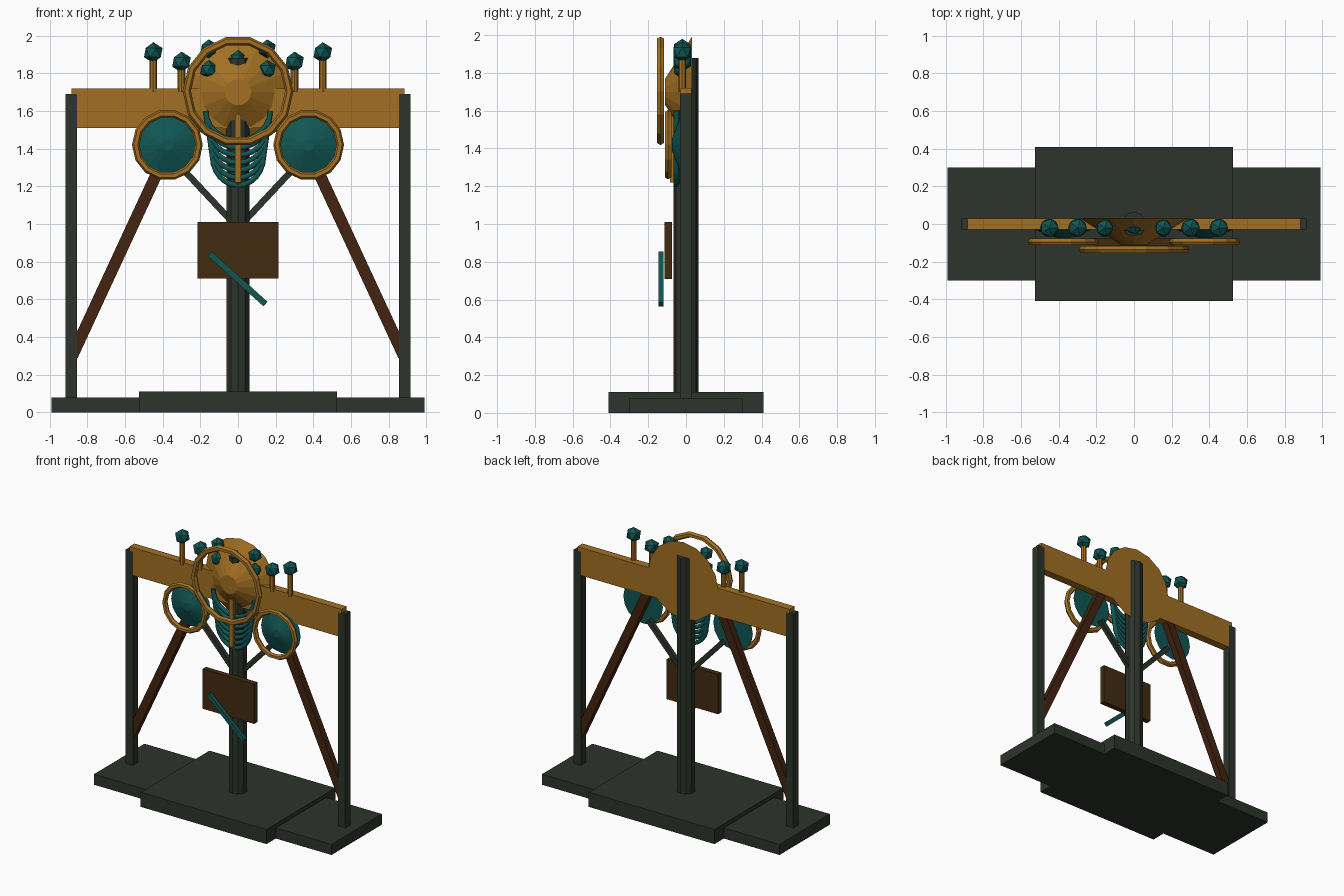
import bpy
import math
from mathutils import Vector

cube = bpy.data.objects.get("Cube")
if cube:
    bpy.data.objects.remove(cube, do_unlink=True)


def material(name, rgb):
    mat = bpy.data.materials.new(name)
    mat.use_nodes = True
    mat.diffuse_color = (*rgb, 1)
    bsdf = next(n for n in mat.node_tree.nodes if n.type == 'BSDF_PRINCIPLED')
    bsdf.inputs["Base Color"].default_value = (*rgb, 1)
    return mat


IRON = material("dark iron", (0.026, 0.034, 0.025))
GOLD = material("old gold", (0.36, 0.16, 0.016))
TEAL = material("deep teal", (0.005, 0.095, 0.088))
BOARD = material("dark board brown", (0.054, 0.024, 0.005))
WOOD = material("red brown wood", (0.055, 0.017, 0.005))
QUARTER = math.pi / 2


def finish(name, mat):
    obj = bpy.context.object
    obj.name = name
    obj.data.materials.append(mat)
    return obj


def box(name, mat, x, y, z):
    """Box spanning the given (low, high) ranges."""
    spans = (x, y, z)
    bpy.ops.mesh.primitive_cube_add(size=1, location=[sum(s) / 2 for s in spans])
    obj = finish(name, mat)
    obj.scale = [s[1] - s[0] for s in spans]
    return obj


def bar(name, mat, a, b, width, depth):
    """Square bar between two points lying in one upright plane."""
    a, b = Vector(a), Vector(b)
    d = b - a
    bpy.ops.mesh.primitive_cube_add(size=1, location=(a + b) / 2)
    obj = finish(name, mat)
    obj.scale = (width, depth, d.length)
    obj.rotation_euler.y = math.atan2(d.x, d.z)
    return obj


def dish(name, mat, x, z, back, front, r_back, r_front, sides=16):
    """Truncated cone facing the front."""
    bpy.ops.mesh.primitive_cone_add(vertices=sides, radius1=r_back, radius2=r_front,
                                    depth=back - front, location=(x, (back + front) / 2, z),
                                    rotation=(QUARTER, 0, 0))
    return finish(name, mat)


def ring(name, mat, x, y, z, major, minor):
    bpy.ops.mesh.primitive_torus_add(major_radius=major, minor_radius=minor,
                                     major_segments=14, minor_segments=6,
                                     location=(x, y, z), rotation=(QUARTER, 0, 0))
    return finish(name, mat)


def post(name, mat, x, y, low, high, radius, sides):
    bpy.ops.mesh.primitive_cylinder_add(vertices=sides, radius=radius, depth=high - low,
                                        location=(x, y, (low + high) / 2))
    return finish(name, mat)


def ball(name, x, y, z, radius=0.055):
    bpy.ops.mesh.primitive_ico_sphere_add(subdivisions=1, radius=radius, location=(x, y, z))
    return finish(name, TEAL)


# Stepped base, central column and crossbeam
box("long_base", IRON, (-0.99, 0.99), (-0.3, 0.3), (0, 0.08))
box("centre_base", IRON, (-0.525, 0.525), (-0.41, 0.41), (0, 0.11))
post("centre_column", IRON, 0, 0, 0.1, 1.88, 0.065, 10)
box("crossbeam", GOLD, (-0.885, 0.885), (-0.03, 0.03), (1.51, 1.72))

# Paired parts
for side, s in (("left", 1), ("right", -1)):
    box(side + "_post", IRON, sorted((s * 0.855, s * 0.915)), (-0.0305, 0.0305), (0.07, 1.69))
    bar(side + "_brace", WOOD, (s * 0.88, 0, 0.3), (s * 0.3, 0, 1.55), 0.062, 0.05)
    bar(side + "_strut", IRON, (s * 0.03, 0, 1.01), (s * 0.31, 0, 1.31), 0.034, 0.034)
    dish(side + "_dish", TEAL, s * 0.375, 1.42, -0.025, -0.075, 0.165, 0.03)
    ring(side + "_ring", GOLD, s * 0.375, -0.095, 1.42, 0.168, 0.02)
    for label, x, z in (("outer", 0.45, 1.91), ("inner", 0.3, 1.86)):
        post(f"{side}_{label}_stem", GOLD, s * x, -0.02, 1.7, z, 0.02, 8)
        ball(f"{side}_{label}_knob", s * x, -0.02, z)
    for label, z in (("upper", 1.93), ("lower", 1.82)):
        ball(f"{side}_{label}_stud", s * 0.155, -0.02, z, 0.05)

# Large central dish with its ring and top stud
dish("centre_dish", GOLD, 0, 1.7, 0.032, -0.11, 0.292, 0.07)
ring("centre_ring", GOLD, 0, -0.135, 1.705, 0.272, 0.022)
ball("centre_stud", 0, -0.01, 1.875, 0.05)

# Rib cage of stacked hanging arcs, with a breast bar
for i in range(7):
    curve = bpy.data.curves.new("rib", 'CURVE')
    curve.dimensions = '3D'
    curve.bevel_depth = 0.016
    curve.bevel_resolution = 1
    curve.use_fill_caps = True
    spline = curve.splines.new('POLY')
    spline.points.add(12)
    for k, p in enumerate(spline.points):
        t = math.pi * k / 12
        p.co = ((0.172 - 0.006 * i) * math.cos(t), -0.05,
                1.6 - 0.04 * i - 0.155 * math.sin(t), 1)
    curve.materials.append(TEAL)
    rib = bpy.data.objects.new(f"rib_{i + 1}", curve)
    bpy.context.collection.objects.link(rib)
box("breast_bar", GOLD, (-0.016, 0.016), (-0.085, -0.055), (1.22, 1.58))

# Hanging board and slanted rod
box("board", BOARD, (-0.215, 0.215), (-0.115, -0.075), (0.71, 1.01))
bar("slanted_rod", TEAL, (-0.15, -0.132, 0.842), (0.146, -0.132, 0.575), 0.032, 0.026)
